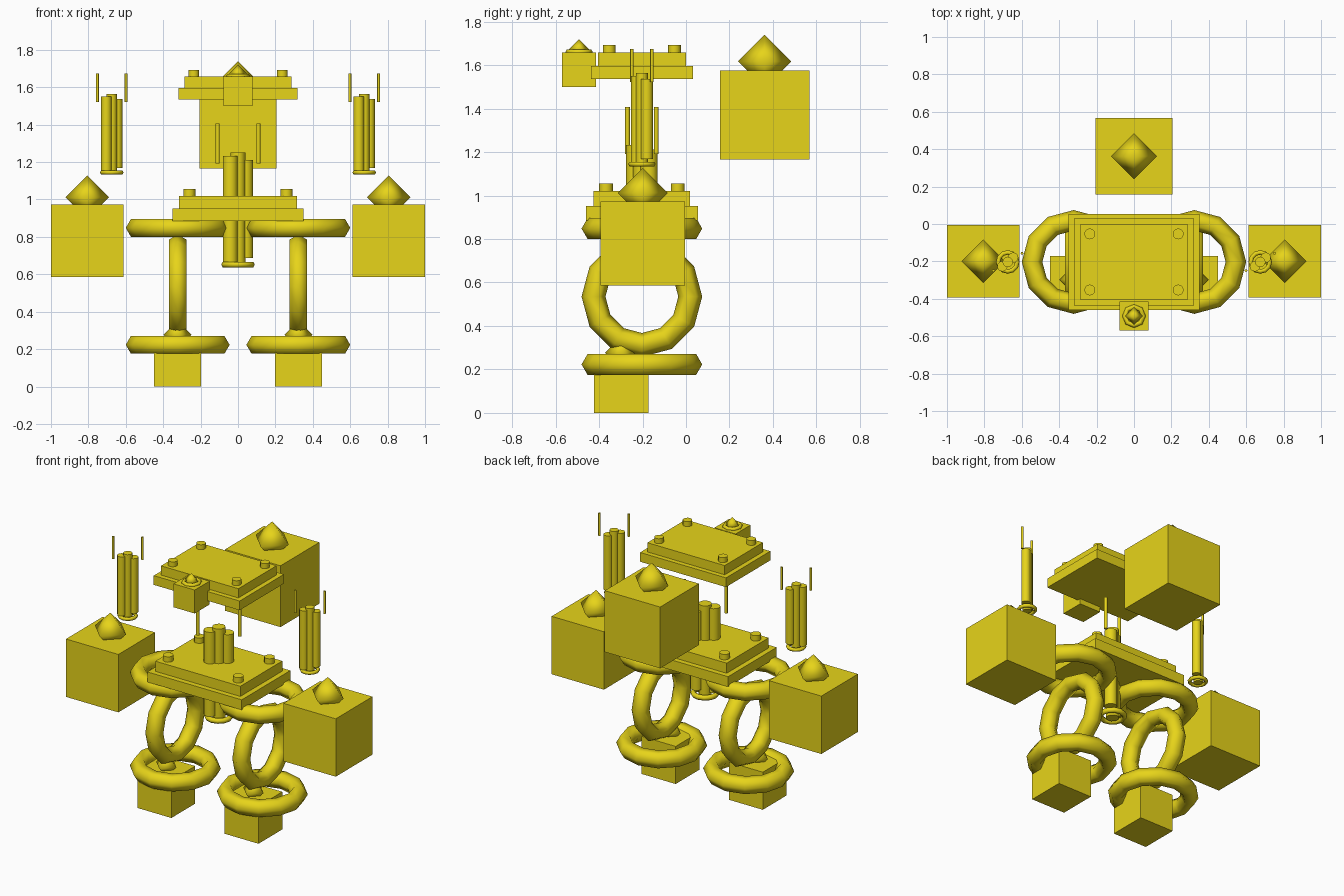
import bpy, bmesh, math
from mathutils import Matrix, Vector

if "Cube" in bpy.data.objects:
    bpy.data.objects.remove(bpy.data.objects["Cube"])

YC = -0.203  # centre line of the body in depth
gold = bpy.data.materials.new("gold")
gold.diffuse_color = (0.80, 0.66, 0.01, 1)
gold.use_nodes = True
gold.node_tree.nodes["Principled BSDF"].inputs["Base Color"].default_value = gold.diffuse_color


def finish(name, bm, smooth=False):
    bmesh.ops.recalc_face_normals(bm, faces=bm.faces[:])
    me = bpy.data.meshes.new(name)
    bm.to_mesh(me)
    bm.free()
    if smooth:
        for p in me.polygons:
            p.use_smooth = True
    me.materials.append(gold)
    ob = bpy.data.objects.new(name, me)
    bpy.context.collection.objects.link(ob)
    return ob


def box(name, x, y, z0, sx, sy, sz):
    bm = bmesh.new()
    m = Matrix.Translation((x, y, z0 + sz / 2)) @ Matrix.Diagonal((sx, sy, sz, 1))
    bmesh.ops.create_cube(bm, size=1, matrix=m)
    return finish(name, bm)


def rod(name, x, y, z0, z1, r, sides=16):
    bm = bmesh.new()
    bmesh.ops.create_cone(bm, cap_ends=True, segments=sides, radius1=r, radius2=r,
                          depth=z1 - z0, matrix=Matrix.Translation((x, y, (z0 + z1) / 2)))
    ob = finish(name, bm)
    for p in ob.data.polygons:
        p.use_smooth = len(p.vertices) == 4
    return ob


def ring(name, loc, major, minor, upright=False, n=12, k=6):
    bm = bmesh.new()
    rows = []
    for i in range(n):
        a = math.tau * i / n
        row = []
        for j in range(k):
            b = math.tau * j / k
            d, h = major + minor * math.cos(b), minor * math.sin(b)
            p = Vector((d * math.cos(a), d * math.sin(a), h))
            if upright:
                p = Vector((p.z, p.x, p.y))
            row.append(bm.verts.new(p + Vector(loc)))
        rows.append(row)
    for i in range(n):
        for j in range(k):
            q, s = (i + 1) % n, (j + 1) % k
            bm.faces.new((rows[i][j], rows[q][j], rows[q][s], rows[i][s]))
    return finish(name, bm, True)


def spiked_cube(name, x, y, z0, s):
    # cube with a sunken four-sided crystal on top
    box(name + "_block", x, y, z0, s, s, s)
    bm = bmesh.new()
    bmesh.ops.create_uvsphere(bm, u_segments=4, v_segments=2, radius=0.298 * s,
                              matrix=Matrix.Translation((x, y, z0 + 1.1 * s)))
    finish(name + "_crystal", bm, True)


def stepped_plate(name, z0, s):
    # two stacked slabs with four corner studs
    box(name + "_lower", 0, YC, z0, 0.70 * s, 0.515 * s, 0.068 * s)
    box(name + "_upper", 0, YC, z0 + 0.068 * s, 0.63 * s, 0.445 * s, 0.068 * s)
    for sx in (-1, 1):
        for sy in (-1, 1):
            rod(name + "_stud", sx * 0.26 * s, YC + sy * 0.165 * s,
                z0 + 0.13 * s, z0 + 0.172 * s, 0.032 * s, 12)


def tube_bundle(name, x, z0, s):
    # three tubes in a slanted row, base ring and two thin antennae
    for off, b, t in ((-1, 0.03, 0.595), (0, 0.0, 0.615), (1, 0.05, 0.575)):
        rod(name + "_tube", x + off * 0.041 * s, YC + off * 0.033 * s,
            z0 + b * s, z0 + t * s, 0.04 * s, 12)
    ring(name + "_base_ring", (x, YC, z0 + 0.015 * s), 0.073 * s, 0.017 * s)
    for off in (-1, 1):
        rod(name + "_antenna", x + off * 0.109 * s, YC + off * 0.066 * s,
            z0 + 0.555 * s, z0 + 0.77 * s, 0.011 * s, 8)


# legs, arms and their bundles
for side, sx in (("left", -1), ("right", 1)):
    spiked_cube(side + "_foot", sx * 0.323, -0.298, 0, 0.252)
    ring(side + "_ankle_ring", (sx * 0.3225, YC, 0.223), 0.2225, 0.055)
    ring(side + "_leg_ring", (sx * 0.3225, YC, 0.535), 0.2225, 0.055, True)
    ring(side + "_hip_ring", (sx * 0.3225, YC, 0.848), 0.2225, 0.055)
    spiked_cube(side + "_hand", sx * 0.806, -0.199, 0.585, 0.388)
    tube_bundle(side + "_bundle", sx * 0.675, 1.134, 0.70)

# torso
stepped_plate("waist_plate", 0.884, 1.0)
tube_bundle("spine_bundle", 0, 0.637, 1.0)
stepped_plate("top_plate", 1.535, 0.91)

# back block and face block
spiked_cube("back", 0, 0.362, 1.165, 0.411)
spiked_cube("face", 0, -0.492, 1.50, 0.157)
ring("face_ring", (0, -0.492, 1.66), 0.05, 0.013, n=8)
